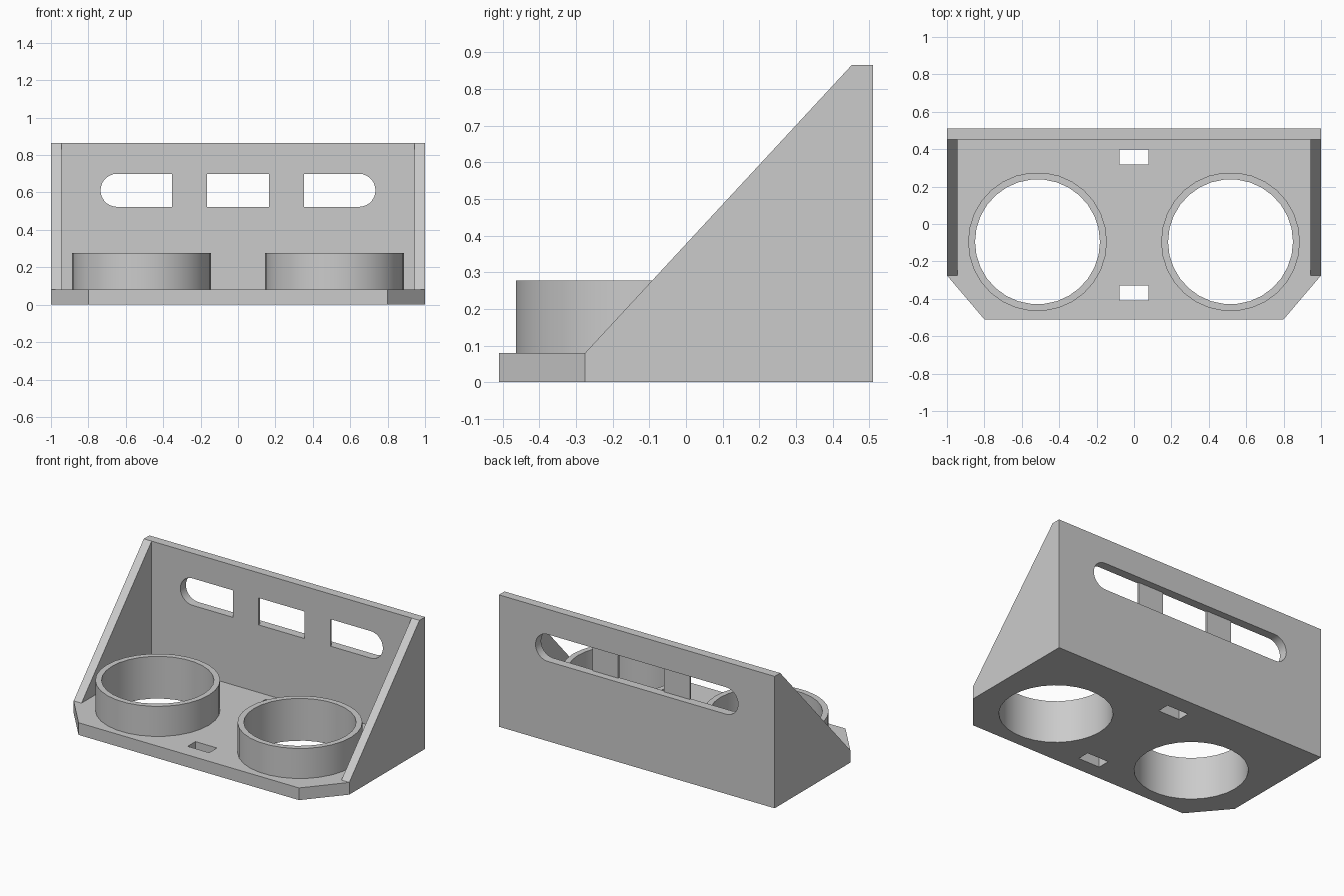
import bpy
import bmesh
from math import cos, sin, pi, radians
from mathutils import Vector

cube = bpy.data.objects.get("Cube")
if cube:
    bpy.data.objects.remove(cube, do_unlink=True)

grey = bpy.data.materials.new("light_grey")
grey.use_nodes = True
COLOUR = (0.6, 0.6, 0.6, 1)
grey.diffuse_color = COLOUR
grey.node_tree.nodes["Principled BSDF"].inputs["Base Color"].default_value = COLOUR


def arc(cx, cy, r, start, end, steps):
    """Points along an arc, both ends included."""
    angles = [start + (end - start) * i / steps for i in range(steps + 1)]
    return [(cx + r * cos(a), cy + r * sin(a)) for a in angles]


def circle(cx, cy, r, sides=30):
    return arc(cx, cy, r, 0, 2 * pi, sides)[:-1]


def rect(x0, x1, y0, y1):
    return [(x0, y0), (x1, y0), (x1, y1), (x0, y1)]


def slab(name, loops, place, push):
    """Fill an outline with holes, then extrude it along push."""
    bm = bmesh.new()
    edges = []
    for loop in loops:
        verts = [bm.verts.new(place(u, v)) for u, v in loop]
        edges += [bm.edges.new((verts[i - 1], verts[i])) for i in range(len(verts))]
    bmesh.ops.triangle_fill(bm, edges=edges, use_beauty=True)
    grown = bmesh.ops.extrude_face_region(bm, geom=bm.faces[:], use_keep_orig=True)
    moved = [g for g in grown["geom"] if isinstance(g, bmesh.types.BMVert)]
    bmesh.ops.translate(bm, verts=moved, vec=Vector(push))
    bmesh.ops.recalc_face_normals(bm, faces=bm.faces[:])
    mesh = bpy.data.meshes.new(name)
    bm.to_mesh(mesh)
    bm.free()
    mesh.materials.append(grey)
    mesh.shade_smooth()
    mesh.set_sharp_from_angle(angle=radians(30))
    obj = bpy.data.objects.new(name, mesh)
    bpy.context.collection.objects.link(obj)
    return obj


BASE_H, TOP = 0.08, 0.865
BACK, PLATE_Y, CORNER_Y = 0.51, 0.452, -0.275
WALL = 0.057
CUP_X, CUP_Y, CUP_R, BORE_R = 0.516, -0.095, 0.371, 0.334
SLOT_LOW, SLOT_HIGH, SLOT_X = 0.523, 0.7, 0.735

# Base with clipped front corners, two bores and two strap holes
outline = [(1, PLATE_Y), (-1, PLATE_Y), (-1, CORNER_Y),
           (-0.8, -BACK), (0.8, -BACK), (1, CORNER_Y)]
holes = [circle(s * CUP_X, CUP_Y, BORE_R) for s in (-1, 1)]
holes += [rect(-0.078, 0.078, y, y + 0.081) for y in (-0.41, 0.317)]
slab("base", [outline] + holes, lambda u, v: (u, v, 0), (0, 0, BASE_H))

# Back plate with a long rounded slot
r = (SLOT_HIGH - SLOT_LOW) / 2
mid = (SLOT_HIGH + SLOT_LOW) / 2
slot = arc(SLOT_X - r, mid, r, -pi / 2, pi / 2, 14)
slot += arc(r - SLOT_X, mid, r, pi / 2, 3 * pi / 2, 14)
slab("back_plate", [rect(-1, 1, 0, TOP), slot],
     lambda u, v: (u, PLATE_Y, v), (0, BACK - PLATE_Y, 0))

for side, s in (("right", -1), ("left", 1)):
    # Holder ring standing on the base
    slab(side + "_holder_ring",
         [circle(s * CUP_X, CUP_Y, CUP_R), circle(s * CUP_X, CUP_Y, BORE_R)],
         lambda u, v: (u, v, BASE_H), (0, 0, 0.197))
    # Triangular side wall
    slab(side + "_side_wall",
         [[(CORNER_Y, BASE_H), (PLATE_Y, BASE_H), (PLATE_Y, TOP)]],
         lambda u, v: (s, u, v), (-s * WALL, 0, 0))
    # Thin bar across the slot, flush with the plate's front
    slab(side + "_slot_bar",
         [rect(s * 0.26 - 0.093, s * 0.26 + 0.093, SLOT_LOW, SLOT_HIGH)],
         lambda u, v: (u, PLATE_Y, v), (0, 0.012, 0))
